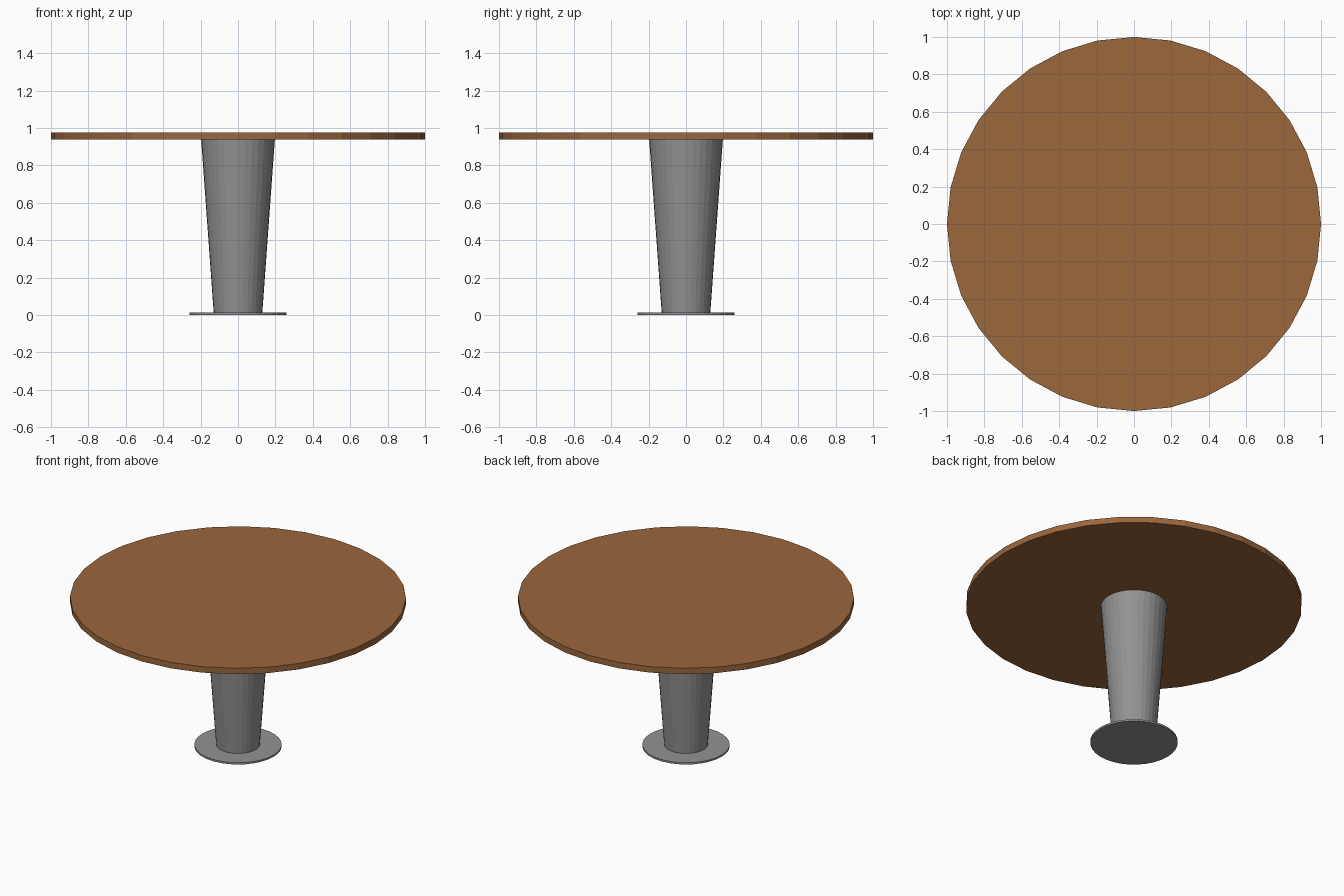
import bpy

if "Cube" in bpy.data.objects:
    bpy.data.objects.remove(bpy.data.objects["Cube"])


def material(name, color):
    m = bpy.data.materials.new(name)
    m.diffuse_color = (*color, 1.0)
    m.use_nodes = True
    m.node_tree.nodes["Principled BSDF"].inputs["Base Color"].default_value = m.diffuse_color
    return m


def round_part(name, r_bottom, r_top, z0, z1, mat, sides=32):
    bpy.ops.mesh.primitive_cone_add(vertices=sides, radius1=r_bottom, radius2=r_top,
                                    depth=z1 - z0, location=(0, 0, (z0 + z1) / 2))
    obj = bpy.context.object
    obj.name = name
    obj.data.materials.append(mat)
    return obj


wood = material("brown wood", (0.33, 0.135, 0.045))
metal = material("grey metal", (0.29, 0.29, 0.29))

# Floor plate, tapered column and flat-faceted round top
round_part("base_plate", 0.26, 0.26, 0.0, 0.012, metal)
round_part("pedestal", 0.13, 0.197, 0.012, 0.938, metal)
round_part("table_top", 1.0, 1.0, 0.938, 0.977, wood)
